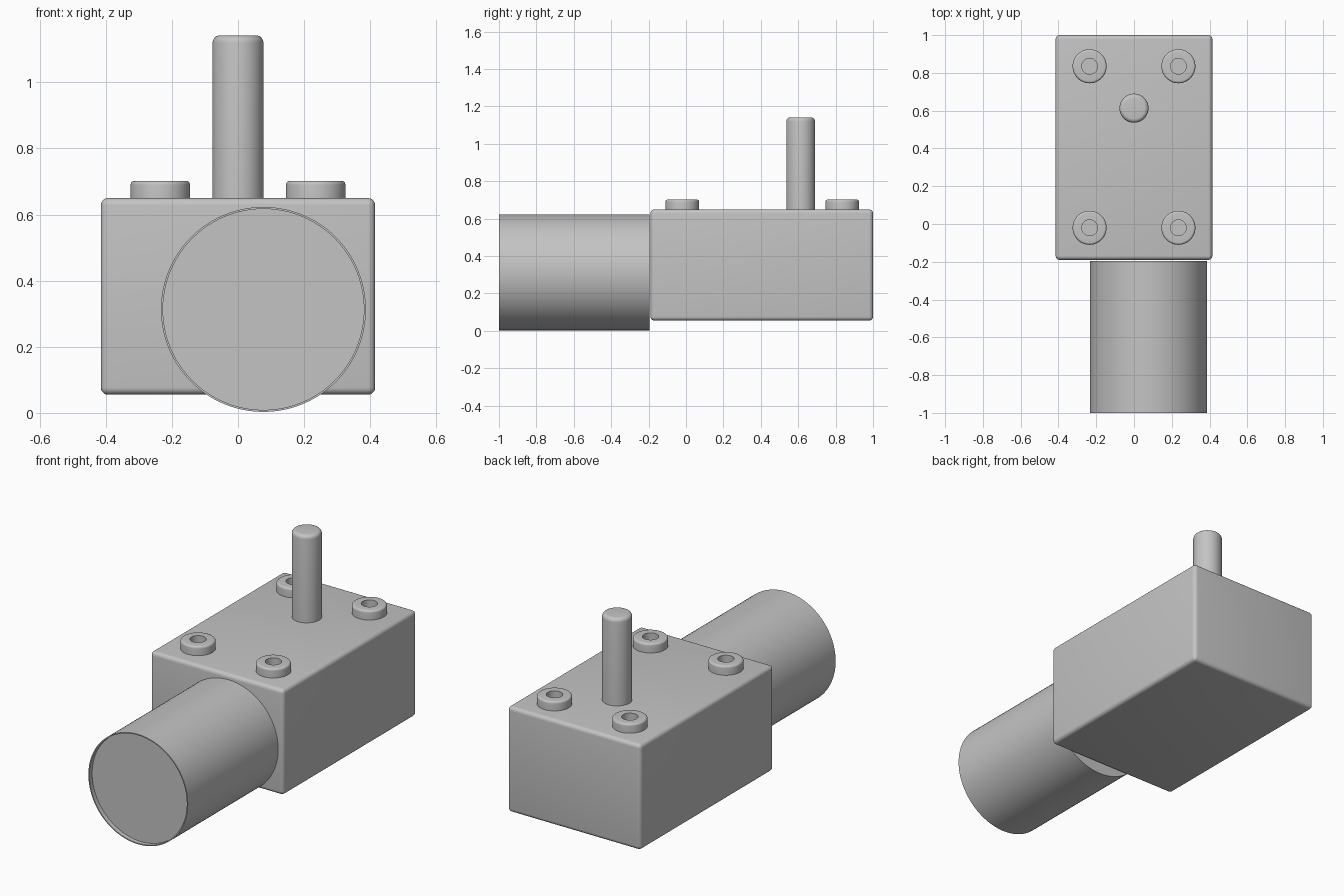
import bpy, bmesh, math
from mathutils import Matrix

if "Cube" in bpy.data.objects:
    bpy.data.objects.remove(bpy.data.objects["Cube"])

grey = bpy.data.materials.new("plain grey")
grey.diffuse_color = (0.55, 0.55, 0.55, 1)
grey.use_nodes = True
grey.node_tree.nodes["Principled BSDF"].inputs["Base Color"].default_value = grey.diffuse_color


def finish(bm, name, matrix=Matrix()):
    bm.transform(matrix)
    bmesh.ops.recalc_face_normals(bm, faces=bm.faces)
    mesh = bpy.data.meshes.new(name)
    bm.to_mesh(mesh)
    bm.free()
    mesh.materials.append(grey)
    obj = bpy.data.objects.new(name, mesh)
    bpy.context.collection.objects.link(obj)
    bpy.ops.object.select_all(action='DESELECT')
    obj.select_set(True)
    bpy.context.view_layer.objects.active = obj
    bpy.ops.object.shade_smooth_by_angle(angle=math.radians(35))
    return obj


def lathe(name, profile, matrix, steps=64):
    """Spin (radius, height) points about z; both ends lie on the axis."""
    bm = bmesh.new()
    verts = [bm.verts.new((r, 0, h)) for r, h in profile]
    edges = [bm.edges.new(pair) for pair in zip(verts, verts[1:])]
    bmesh.ops.spin(bm, geom=verts + edges, axis=(0, 0, 1), cent=(0, 0, 0),
                   angle=math.tau, steps=steps)
    bmesh.ops.remove_doubles(bm, verts=bm.verts, dist=1e-5)
    return finish(bm, name, matrix)


def fillet(r, h, f, n=5):
    """Rounded outer top corner of a cylinder, from wall to top."""
    return [(r - f + f * math.cos(a), h - f + f * math.sin(a))
            for a in (math.pi / 2 * i / n for i in range(n + 1))]


# Gearbox housing with rounded edges
bm = bmesh.new()
bmesh.ops.create_cube(bm, size=1, matrix=Matrix.Diagonal((0.83, 1.19, 0.595, 1)))
bmesh.ops.bevel(bm, geom=bm.edges[:], offset=0.022, segments=5, profile=0.5,
                affect='EDGES')
finish(bm, "gearbox_housing", Matrix.Translation((0, 0.405, 0.3525)))

# Motor can, with a thin rim around the recessed end face
lathe("motor_can",
      [(0, 0), (0.31, 0), (0.31, 0.805), (0.304, 0.805), (0.304, 0.78), (0, 0.78)],
      Matrix.Translation((0.077, -0.195, 0.313)) @ Matrix.Rotation(math.pi / 2, 4, 'X'),
      96)

# Output shaft
lathe("output_shaft", [(0, 0), (0.077, 0)] + fillet(0.077, 0.51, 0.022) + [(0, 0.51)],
      Matrix.Translation((0, 0.613, 0.632)))

# Mounting bosses with screw holes
for x in (-0.235, 0.235):
    for y in (-0.02, 0.835):
        lathe("mounting_boss",
              [(0, 0), (0.09, 0)] + fillet(0.09, 0.053, 0.012)
              + [(0.042, 0.053), (0.042, 0.002), (0, 0.002)],
              Matrix.Translation((x, y, 0.649)), 48)
